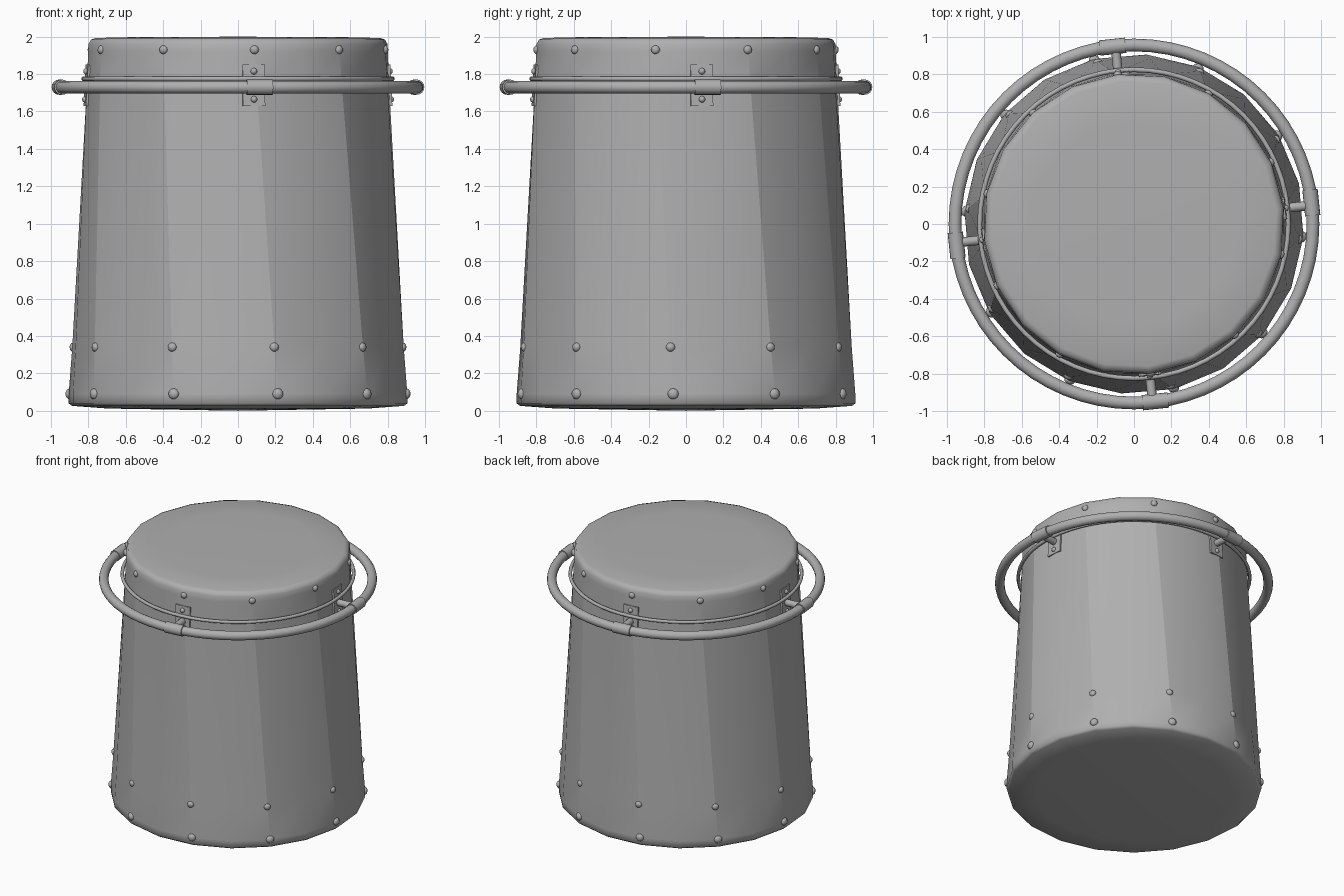
import bpy, bmesh
from math import sin, cos, pi, radians
from mathutils import Matrix

if "Cube" in bpy.data.objects:
    bpy.data.objects.remove(bpy.data.objects["Cube"])

SIDES = 20
# wall profile: radius, height
PROFILE = [(0.70, 0.012), (0.89, 0.026), (0.908, 0.04), (0.908, 0.09), (0.89, 0.34), (0.815, 1.72),
           (0.806, 1.92), (0.804, 1.96), (0.79, 1.985), (0.765, 1.993), (0.55, 1.998)]

# dark grey paint shared by all parts
paint = bpy.data.materials.new("dark_grey")
paint.diffuse_color = (0.43, 0.43, 0.43, 1)
paint.use_nodes = True
paint.node_tree.nodes["Principled BSDF"].inputs["Base Color"].default_value = paint.diffuse_color


def shade(ob, angle):
    ob.data.materials.append(paint)
    bpy.ops.object.select_all(action='DESELECT')
    ob.select_set(True)
    bpy.context.view_layer.objects.active = ob
    bpy.ops.object.shade_smooth_by_angle(angle=radians(angle))


def finish(name, bm, angle=40):
    bmesh.ops.recalc_face_normals(bm, faces=bm.faces[:])
    me = bpy.data.meshes.new(name)
    bm.to_mesh(me)
    bm.free()
    ob = bpy.data.objects.new(name, me)
    bpy.context.collection.objects.link(ob)
    shade(ob, angle)


def phase(z):
    return radians(-4 - 4 * z)


def tube_ring(name, major, minor, z, segs, sides):
    bpy.ops.mesh.primitive_torus_add(major_radius=major, minor_radius=minor, location=(0, 0, z),
                                     major_segments=segs, minor_segments=sides)
    ob = bpy.context.object
    ob.name = name
    shade(ob, 60)


def cylinder(bm, radius, length, mat, segs=16):
    bmesh.ops.create_cone(bm, cap_ends=True, segments=segs, radius1=radius, radius2=radius,
                          depth=length, matrix=mat)


# tapered, slightly twisted body: ten two-facet panels, soft rims and shallow domed ends
bm = bmesh.new()
rows = []
for r, z in PROFILE:
    angles = [phase(z) + 2 * pi * i / SIDES for i in range(SIDES)]
    rows.append([bm.verts.new((r * cos(a), r * sin(a), z)) for a in angles])
for lo, hi in zip(rows, rows[1:]):
    for i in range(SIDES):
        j = (i + 1) % SIDES
        bm.faces.new((lo[i], lo[j], hi[j], hi[i]))
for row, z in ((rows[0], 0.0), (rows[-1], 2.0)):
    c = bm.verts.new((0, 0, z))
    for i in range(SIDES):
        bm.faces.new((c, row[i], row[(i + 1) % SIDES]))
for lo, hi in zip(rows[3:6], rows[4:7]):
    for i in range(0, SIDES, 2):
        bm.edges.get((lo[i], hi[i])).smooth = False
finish("tub_body", bm, 75)

# low rivet bumps on the panel corners
bm = bmesh.new()
for r, z, size in ((0.903, 0.09, 0.03), (0.886, 0.34, 0.025), (0.803, 1.93, 0.024)):
    for i in range(10):
        bmesh.ops.create_icosphere(bm, subdivisions=2, radius=size,
                                   matrix=Matrix.Rotation(phase(z) + 2 * pi * i / 10, 4, 'Z')
                                   @ Matrix.Translation((r, 0, z)) @ Matrix.Diagonal((0.75, 1, 1, 1)))
finish("rivets", bm, 60)

# hand rail and thin band hugging the wall
tube_ring("hand_rail", 0.957, 0.034, 1.73, 64, 14)
tube_ring("wall_band", 0.825, 0.013, 1.775, 64, 8)

# four brackets: plate, spoke, rail sleeve and plate rivets
for k in range(4):
    bm = bmesh.new()
    turn = Matrix.Rotation(radians(6 + 90 * k), 4, 'Z')

    def at(x, z):
        return turn @ Matrix.Translation((x, 0, z))
    plate = at(0.811, 1.74) @ Matrix.Rotation(radians(-3), 4, 'Y') @ Matrix.Diagonal((0.014, 0.12, 0.22, 1))
    bmesh.ops.create_cube(bm, size=1, matrix=plate)
    cylinder(bm, 0.025, 0.15, at(0.88, 1.73) @ Matrix.Rotation(pi / 2, 4, 'Y'))
    cylinder(bm, 0.041, 0.14, at(0.955, 1.73) @ Matrix.Translation((0, 0.015, 0)) @ Matrix.Rotation(pi / 2, 4, 'X'))
    for x, z in ((0.814, 1.815), (0.821, 1.665)):
        bmesh.ops.create_icosphere(bm, subdivisions=2, radius=0.018, matrix=at(x, z))
    finish(f"rail_bracket_{k + 1}", bm)
